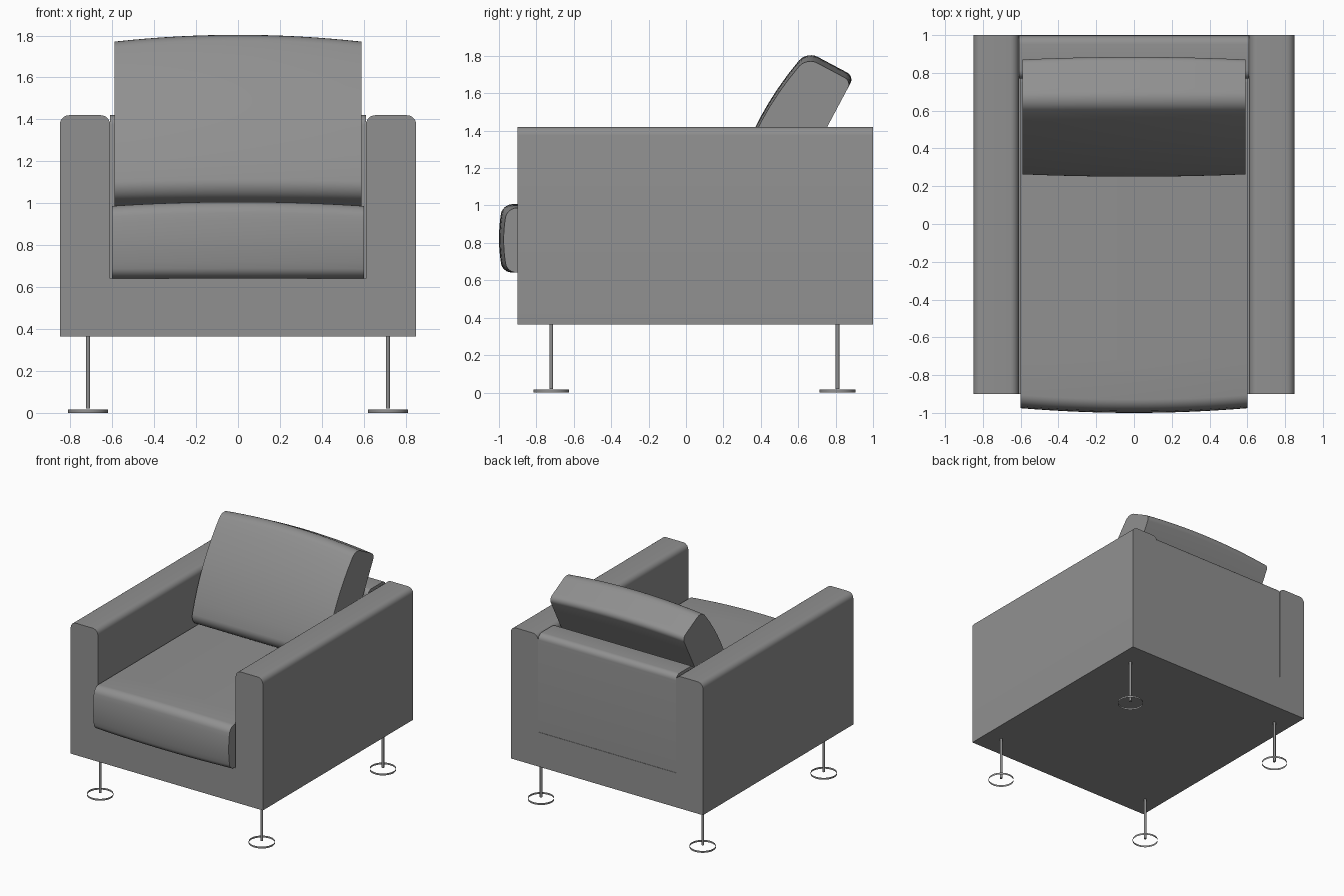
import bpy, bmesh, math
from mathutils import Vector

cube = bpy.data.objects.get("Cube")
if cube:
    bpy.data.objects.remove(cube, do_unlink=True)

grey = bpy.data.materials.new("mid grey")
grey.use_nodes = True
grey.diffuse_color = (0.28, 0.28, 0.28, 1)
grey.node_tree.nodes["Principled BSDF"].inputs["Base Color"].default_value = (0.28, 0.28, 0.28, 1)


def finish(name, bm):
    """Turn a bmesh into a shaded, coloured object."""
    bmesh.ops.recalc_face_normals(bm, faces=bm.faces)
    mesh = bpy.data.meshes.new(name)
    bm.to_mesh(mesh)
    bm.free()
    mesh.materials.append(grey)
    obj = bpy.data.objects.new(name, mesh)
    bpy.context.collection.objects.link(obj)
    bpy.ops.object.select_all(action="DESELECT")
    obj.select_set(True)
    bpy.context.view_layer.objects.active = obj
    bpy.ops.object.shade_smooth_by_angle()
    return obj


def rounded_outline(a0, a1, b0, b1, radii, cuts=1):
    """Rectangle outline, counter-clockwise from the low corner, with rounded corners."""
    corners = [(a0, b0, 1, 1), (a1, b0, -1, 1), (a1, b1, -1, -1), (a0, b1, 1, -1)]
    points = []
    for i, ((a, b, sa, sb), r) in enumerate(zip(corners, radii)):
        steps = 6 if r else 0
        arc = []
        for k in range(steps + 1):
            t = math.pi + math.pi / 2 * (i + k / max(steps, 1))
            arc.append((a + sa * r + r * math.cos(t), b + sb * r + r * math.sin(t)) if r else (a, b))
        points.append(arc)
    outline = []
    for i, arc in enumerate(points):
        outline += arc
        start, end = arc[-1], points[(i + 1) % 4][0]
        for k in range(1, cuts):
            f = k / cuts
            outline.append((start[0] + (end[0] - start[0]) * f, start[1] + (end[1] - start[1]) * f))
    return outline


def loft(name, outline, stations, place):
    """Sweep an outline through stations; place(a, b, s) gives the position."""
    bm = bmesh.new()
    rings = [[bm.verts.new(place(a, b, s)) for a, b in outline] for s in stations]
    n = len(outline)
    for r0, r1 in zip(rings, rings[1:]):
        for i in range(n):
            j = (i + 1) % n
            bm.faces.new((r0[i], r0[j], r1[j], r1[i]))
    bm.faces.new(rings[0])
    bm.faces.new(rings[-1])
    return finish(name, bm)


def cushion(name, half, a0, a1, b0, b1, radii, bow, belly, crown, frame):
    """Padded block: front bows across the width and bellies in height, top is crowned."""
    def place(a, b, s):
        across = 1 - (s / half) ** 2
        height = (2 * b - b0 - b1) / (b1 - b0)
        front, top = (a1 - a) / (a1 - a0), (b - b0) / (b1 - b0)
        y, z = frame(a - front * (belly * (1 - height ** 2) + bow * across),
                     b + top * crown * across)
        return Vector((s, y, z))
    stations = [half * (k / 8 - 1) for k in range(17)]
    loft(name, rounded_outline(a0, a1, b0, b1, radii, 8), stations, place)


def cylinder(name, radius, z0, z1, x, y, sides, caps):
    bm = bmesh.new()
    bmesh.ops.create_cone(bm, cap_ends=caps, segments=sides, radius1=radius,
                          radius2=radius, depth=z1 - z0)
    bmesh.ops.translate(bm, verts=bm.verts, vec=(x, y, (z0 + z1) / 2))
    finish(name, bm)


BOTTOM, TOP, FRONT, BACK, INNER = 0.365, 1.42, -0.9, 1.0, 0.61

# Arms and legs, mirrored left and right
for side, label in ((1, "left"), (-1, "right")):
    loft(label + "_arm", rounded_outline(INNER, 0.85, BOTTOM, TOP, (0, 0, 0.045, 0.045)),
         (FRONT, BACK), lambda a, b, s: Vector((side * a, s, b)))
    for y, end in ((-0.72, "front"), (0.81, "back")):
        tag = end + "_" + label
        cylinder(tag + "_leg", 0.01, 0.02, BOTTOM + 0.01, side * 0.715, y, 16, True)
        cylinder(tag + "_foot_ring", 0.095, 0, 0.015, side * 0.715, y, 48, False)

# Base and backrest panel between the arms
across_x = lambda a, b, s: Vector((s, a, b))
loft("seat_base", rounded_outline(FRONT, BACK, BOTTOM, 0.64, (0, 0, 0, 0)),
     (-INNER, INNER), across_x)
loft("back_panel", rounded_outline(0.77, BACK - 0.003, 0.6, TOP, (0, 0, 0.045, 0.045)),
     (-INNER, INNER), across_x)

# Seat cushion
cushion("seat_cushion", 0.6, -0.955, 0.77, 0.642, 0.987, (0.045, 0.02, 0.02, 0.05),
        0.025, 0.02, 0.02, lambda a, b: (a, b))

# Back cushion, leaning against the panel
lean = math.radians(28)
cushion("back_cushion", 0.59, -0.27, 0, 1.04, 1.885, (0.06, 0.04, 0.04, 0.06),
        0.015, 0.055, 0.03,
        lambda a, b: (b * math.sin(lean) + a * math.cos(lean),
                      b * math.cos(lean) - a * math.sin(lean)))
